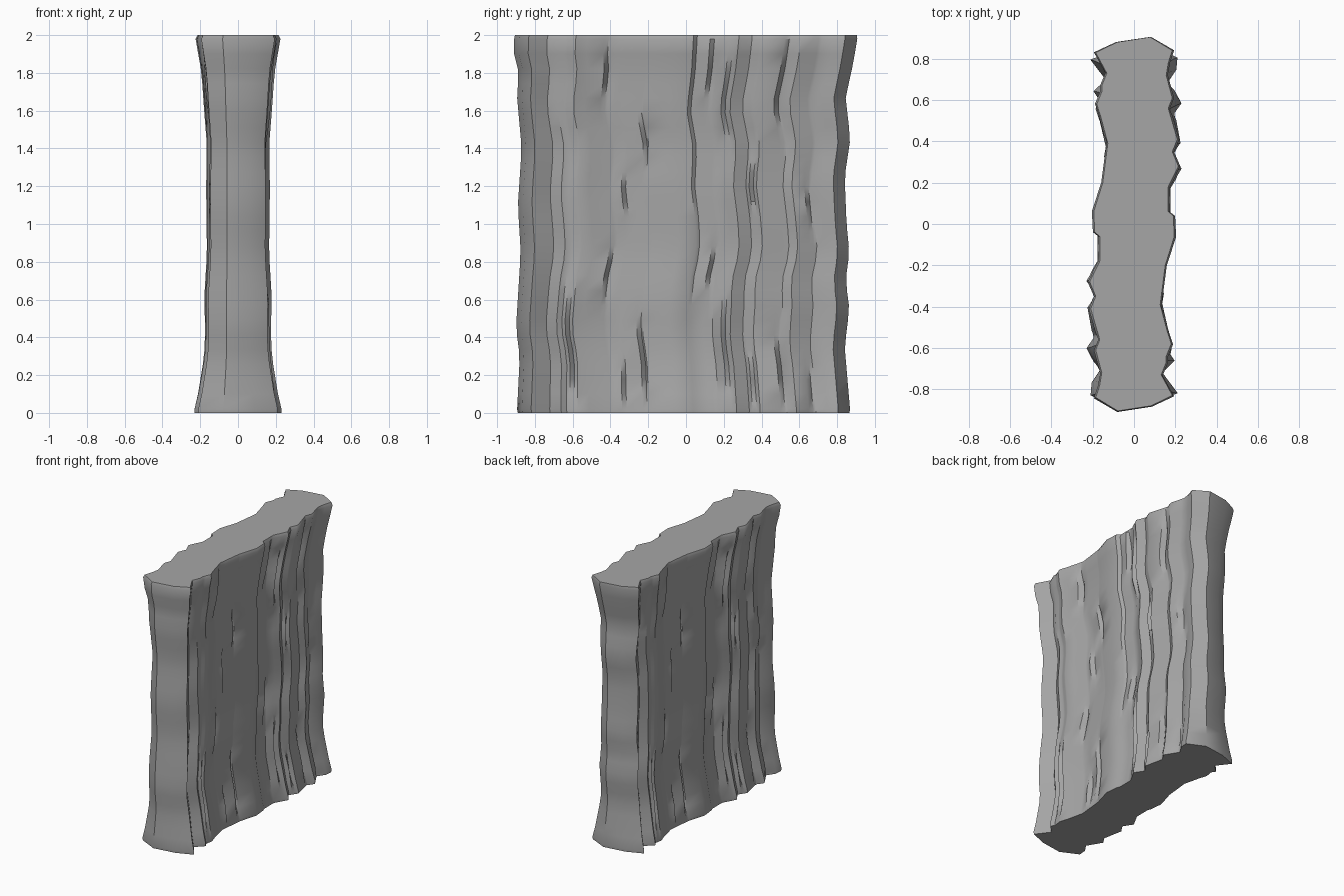
import bpy, bmesh, math

cube = bpy.data.objects.get("Cube")
if cube:
    bpy.data.objects.remove(cube)

stone = bpy.data.materials.new("grey stone")
stone.use_nodes = True
GREY = (0.38, 0.38, 0.38, 1)
stone.diffuse_color = GREY
shader = stone.node_tree.nodes["Principled BSDF"]
shader.inputs["Base Color"].default_value = GREY
shader.inputs["Roughness"].default_value = 0.9

# Half outline: y, x at the top, x at the foot (the other half is turned 180 degrees)
HALF = [(-.905, -.08, -.08), (-.88, .085, .09), (-.83, .19, .215), (-.73, .135, .14),
        (-.67, .16, .2), (-.64, .16, .18), (-.58, .185, .19), (-.52, .165, .17),
        (-.39, .13, .14), (-.2, .155, .16), (-.06, .2, .2), (.04, .195, .19),
        (.06, .17, .18), (.18, .17, .18), (.28, .22, .235), (.35, .19, .19),
        (.41, .215, .23), (.56, .17, .2), (.61, .19, .235), (.72, .16, .17),
        (.78, .17, .21), (.84, .19, .215)]

# Cracks: y, lowest z, highest z
CRACKS = [(-.42, 1.6, 2), (-.22, 1.3, 1.6), (.14, 1.62, 2), (.24, 1.35, 2),
          (.535, 1.45, 2), (-.33, .98, 1.33), (.38, 1.05, 1.38), (.69, .98, 1.25),
          (-.42, .57, .9), (.14, .6, .93), (-.61, 0, .7), (.24, 0, .7),
          (-.33, 0, .32), (-.22, 0, .58), (.38, 0, .35), (.535, 0, .45), (.69, 0, .25)]

# Height profile: z, thickness
THICK = [(0, 1), (.1, .9), (.3, .76), (.45, .74), (.6, .77), (.85, .71), (1.05, .73),
         (1.2, .74), (1.42, .73), (1.6, .8), (1.8, .87), (1.98, 1.02), (2, 1)]
# Reach of the two narrow ends: z, y
FRONT = [(0, .895), (.3, .88), (.45, .9), (.85, .875), (1.1, .89), (1.4, .87),
         (1.68, .895), (1.8, .885), (1.9, .91), (2, .91)]
BACK = [(0, .87), (.35, .84), (.55, .865), (.7, .845), (.85, .865), (1, .85),
        (1.25, .84), (1.45, .87), (1.67, .845), (1.85, .885), (2, .91)]
# Sideways drift of the ridges: z, y
SWAY = [(0, 0), (.25, -.01), (.45, -.035), (.7, -.02), (.85, .015), (1, .015),
        (1.2, -.01), (1.4, 0), (1.6, -.035), (1.8, -.01), (2, 0)]


def blend(table, t):
    """Read a row of values from a sorted table at t."""
    for a, b in zip(table, table[1:]):
        if t <= b[0]:
            f = (t - a[0]) / (b[0] - a[0])
            return [p + (q - p) * f for p, q in zip(a[1:], b[1:])]
    return table[-1][1:]


def columns():
    """Outline columns, with a pair of columns added for each crack line."""
    cols = [(y, top, foot, y, 0) for y, top, foot in HALF]
    for line in {c[0] for c in CRACKS}:
        for side in (-1, 1):
            y = line + side * .012
            cols.append((y, *blend(HALF, y), line, side))
    return sorted(cols, key=lambda c: c[0])


def groove(line, z):
    """Opening of the crack on this line at height z."""
    for y, low, high in CRACKS:
        if y == line and low < z < high:
            return .017 * math.sin(math.pi * (z - low) / (high - low))
    return 0


def ring(z, cols):
    thick, = blend(THICK, z)
    front, = blend(FRONT, z)
    back, = blend(BACK, z)
    sway, = blend(SWAY, z)
    points = []
    for turn in (1, -1):
        for y, top, foot, line, side in cols:
            inner = max(0, 1 - (y / .86) ** 4)
            x = foot + (top - foot) * min(1, z / 2)
            # the long sides sink in partly by a fixed depth, the ends only narrow
            if abs(y) < .86:
                x = x * thick - .5 * (1 - thick) * (.215 - x)
            else:
                x *= thick
            x -= side * groove(line, z)
            yy = (y + sway * inner) * turn
            points.append((x * turn, yy * (back if yy > 0 else front) / .905, z))
    return points


# Loft the slab through its rings
cols = columns()
heights = [0, .02] + [.1 + i * .0783 for i in range(24)] + [1.98, 2]
bm = bmesh.new()
rings = [[bm.verts.new(p) for p in ring(z, cols)] for z in heights]
for low, high in zip(rings, rings[1:]):
    for i in range(len(low)):
        j = (i + 1) % len(low)
        bm.faces.new((low[i], low[j], high[j], high[i]))
bm.faces.new(rings[-1])
bm.faces.new(rings[0][::-1])
# Bevel the rims slightly
for rim in (rings[0], rings[-1]):
    for v in rim:
        v.co.x *= .975
        v.co.y *= .995
bmesh.ops.recalc_face_normals(bm, faces=bm.faces)

mesh = bpy.data.meshes.new("rock_wall")
bm.to_mesh(mesh)
bm.free()
mesh.materials.append(stone)
wall = bpy.data.objects.new("rock_wall", mesh)
bpy.context.collection.objects.link(wall)
bpy.context.view_layer.objects.active = wall
wall.select_set(True)
bpy.ops.object.shade_smooth_by_angle(angle=math.radians(35))
